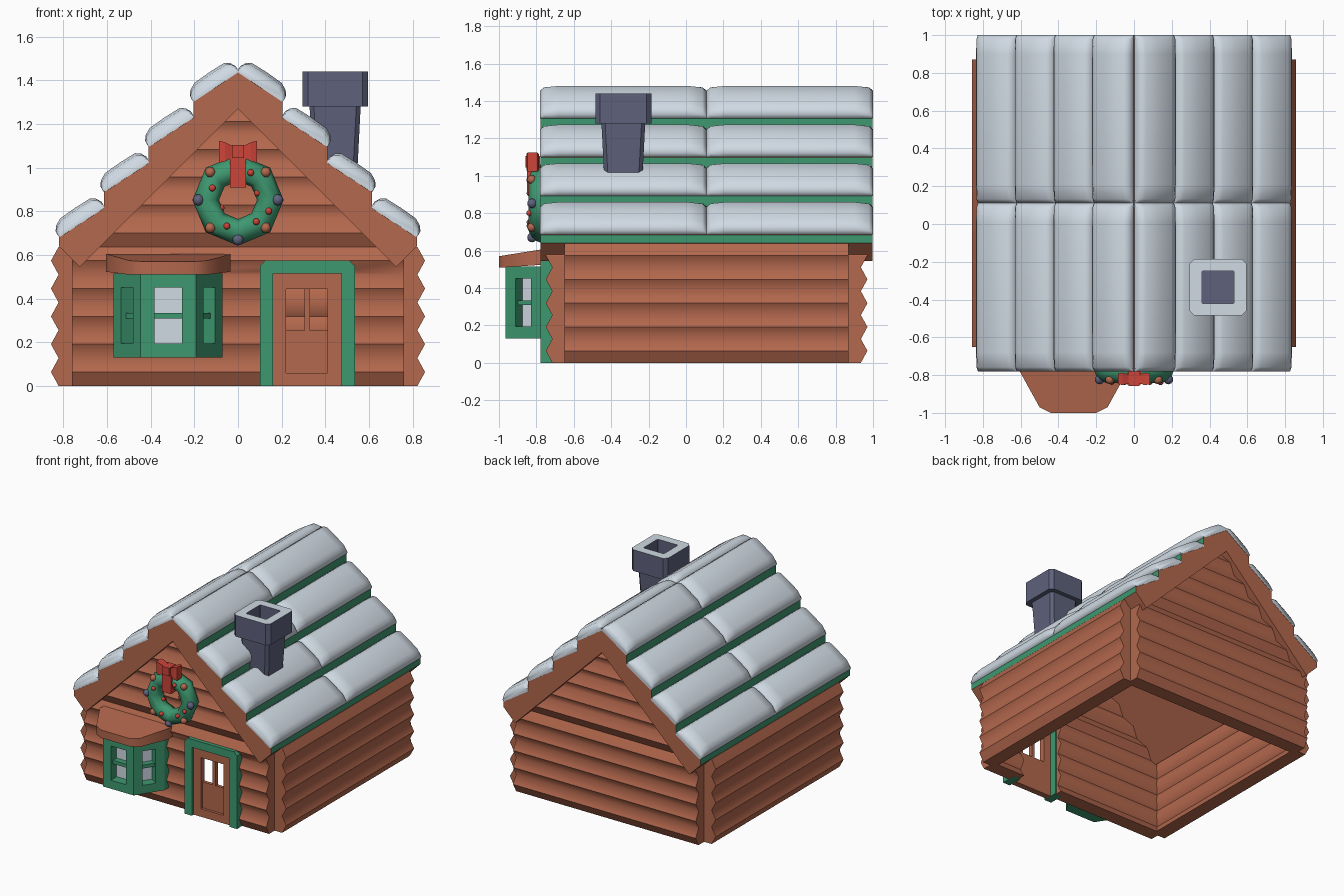
import bpy, bmesh, math
from mathutils import Vector

if "Cube" in bpy.data.objects:
    bpy.data.objects.remove(bpy.data.objects["Cube"])


def mat(name, rgb):
    m = bpy.data.materials.new(name)
    m.diffuse_color = (*rgb, 1)
    m.use_nodes = True
    m.node_tree.nodes["Principled BSDF"].inputs["Base Color"].default_value = m.diffuse_color
    return m


BROWN = mat("log_brown", (0.456, 0.138, 0.075))
GREEN = mat("trim_green", (0.048, 0.314, 0.162))
SNOW = mat("snow_white", (0.63, 0.70, 0.77))
SLATE = mat("chimney_slate", (0.112, 0.122, 0.202))
RED = mat("bow_red", (0.61, 0.058, 0.040))


def finish(bm, name, mats):
    me = bpy.data.meshes.new(name)
    bm.to_mesh(me)
    bm.free()
    for m in mats:
        me.materials.append(m)
    ob = bpy.data.objects.new(name, me)
    bpy.context.collection.objects.link(ob)
    return ob


def loft_bm(rings):
    """Closed solid through rings with equal point counts."""
    bm = bmesh.new()
    vs = [[bm.verts.new(p) for p in r] for r in rings]
    n = len(vs[0])
    for a, b in zip(vs, vs[1:]):
        for i in range(n):
            j = (i + 1) % n
            bm.faces.new((a[i], a[j], b[j], b[i]))
    bm.faces.new(vs[0][::-1])
    bm.faces.new(vs[-1])
    bmesh.ops.recalc_face_normals(bm, faces=bm.faces)
    bm.normal_update()
    return bm


def loft(name, rings, mats, rule=None, smooth=None):
    bm = loft_bm(rings)
    for f in bm.faces:
        if rule:
            f.material_index = rule(f)
        f.smooth = smooth is not None
    if smooth:
        for e in bm.edges:
            e.smooth = e.calc_face_angle(0) < math.radians(smooth)
    return finish(bm, name, mats)


def prism_y(name, pts, y0, y1, mats, rule=None):
    return loft(name, [[(x, y, z) for x, z in pts] for y in (y0, y1)], mats, rule)


def box(name, x0, x1, y0, y1, z0, z1, m):
    return prism_y(name, [(x0, z0), (x1, z0), (x1, z1), (x0, z1)], y0, y1, [m])


# Log walls: zigzag of even thickness; groove edges are smooth, peaks sharp
HALF = 0.06375


def log_wall(name, levels, half_width, place):
    rings = []
    for i in range(levels + 1):
        z, w = i * HALF, half_width(i * HALF)
        out, inn = (0, 0.105) if i % 2 else (0.035, 0.14)
        rings.append([place(a, t, z) for a, t in ((-w, out), (w, out), (w, inn), (-w, inn))])
    bm = loft_bm(rings)
    for f in bm.faces:
        f.smooth = True
    for e in bm.edges:
        a, b = e.verts
        k = round(a.co.z / HALF)
        level = abs(a.co.z - b.co.z) < 1e-4
        e.smooth = level and k % 2 == 0 and k not in (0, 10, levels)
    return finish(bm, name, [BROWN])


def gable(z):
    return max(0.01, min(0.76, 1.37 - z))


front = log_wall("front_wall", 21, gable, lambda a, t, z: (a, -0.75 + t, z))
log_wall("back_wall", 21, gable, lambda a, t, z: (a, 0.97 - t, z))
for s, side in ((-1, "left"), (1, "right")):
    log_wall(side + "_wall", 10, lambda z: 0.76,
             lambda a, t, z, s=s: (s * (0.857 - t), 0.11 + a, z))

# Doorway opening
cutter = box("doorway_cutter", 0.15, 0.485, -0.9, -0.5, -0.1, 0.525, BROWN)
cutter.hide_render = True
cutter.hide_set(True)
cut = front.modifiers.new("doorway", 'BOOLEAN')
cut.operation = 'DIFFERENCE'
cut.object = cutter

# Stepped roof: brown boards with green risers
STEP, DROP, FALL = 0.205, 0.207, 0.135
outer = []
for k in range(4):
    outer += [(STEP * k, 1.44 - DROP * k), (STEP * (k + 1), 1.44 - FALL - DROP * k)]
right = outer + [(0.82, 0.64), (0.725, 0.545)]
roof = right + [(0, 1.27)] + [(-x, z) for x, z in right[:0:-1]]
prism_y("stepped_roof", roof, -0.778, 0.998, [BROWN, GREEN],
        lambda f: 1 if abs(f.normal.x) > 0.95 else 0)

# Snow pillows: two per step on each side (u along slope, v outwards)
PILLOW = [(0, -0.01), (-0.005, 0.026), (0.008, 0.052), (0.03, 0.068), (0.11, 0.07),
          (0.195, 0.067), (0.228, 0.05), (0.245, 0.03), (0.247, 0.005), (0.237, -0.008)]
L = math.hypot(STEP, FALL)
tx, tz = STEP / L, -FALL / L
for s, side in ((-1, "left"), (1, "right")):
    for k in range(4):
        for part, y0, y1 in (("front", -0.78, 0.11), ("rear", 0.11, 1.0)):
            rings = []
            for y, h in ((y0, 0.45), (y0 + 0.022, 0.85), (y0 + 0.1, 1),
                         (y1 - 0.1, 1), (y1 - 0.022, 0.85), (y1, 0.45)):
                rings.append([(s * max(0.0, STEP * k + u * tx - v * h * tz), y,
                               1.44 - DROP * k + u * tz + v * h * tx) for u, v in PILLOW])
            loft(f"snow_{side}_{part}_{k + 1}", rings, [SNOW], smooth=60)


# Chimney: tapered shaft, wide cap and sunken flue
def octo(h, c, z):
    return [(0.445 + x, -0.335 + y, z) for x, y in
            ((h, c - h), (h, h - c), (h - c, h), (c - h, h),
             (-h, h - c), (-h, c - h), (c - h, -h), (h - c, -h))]


loft("chimney", [octo(0.1, 0.02, 0.95), octo(0.117, 0.02, 1.28), octo(0.15, 0.025, 1.28),
                 octo(0.15, 0.025, 1.44), octo(0.085, 0.004, 1.44), octo(0.085, 0.004, 1.34)],
     [SLATE, SNOW],
     lambda f: 1 if f.normal.z > 0.9 and f.calc_center_median().z > 1.43 else 0)

# Door with frame, lower panel and open window
prism_y("door_frame", [(0.10, 0), (0.10, 0.55), (0.125, 0.575), (0.51, 0.575), (0.535, 0.55),
                       (0.535, 0), (0.475, 0), (0.475, 0.515), (0.16, 0.515), (0.16, 0)],
        -0.777, -0.66, [GREEN])
for name, x0, x1, z0, z1, y in (("left_stile", 0.16, 0.22, 0, 0.515, -0.755),
                                ("right_stile", 0.41, 0.475, 0, 0.515, -0.755),
                                ("bottom_rail", 0.22, 0.41, 0, 0.06, -0.755),
                                ("top_rail", 0.22, 0.41, 0.445, 0.515, -0.755),
                                ("panel", 0.22, 0.41, 0.06, 0.255, -0.735),
                                ("mullion", 0.305, 0.33, 0.255, 0.445, -0.74)):
    box("door_" + name, x0, x1, y, -0.71, z0, z1, BROWN)

# Bay window: prism with recessed panes on its three outer faces
plan = [(-0.57, -0.72), (-0.57, -0.775), (-0.447, -0.965), (-0.193, -0.965),
        (-0.07, -0.775), (-0.07, -0.72)]
bm = loft_bm([[(x, y, z) for x, y in plan] for z in (0.13, 0.515)])
panes = [f for f in bm.faces if f.normal.y < -0.3 and abs(f.normal.z) < 0.1]
bmesh.ops.inset_individual(bm, faces=panes, thickness=0.064, use_even_offset=True)
spots = [(f.calc_center_median().copy(), f.normal.copy()) for f in panes]
for f in bmesh.ops.extrude_discrete_faces(bm, faces=panes)["faces"]:
    f.normal_update()
    bmesh.ops.translate(bm, verts=f.verts, vec=f.normal * -0.07)
    f.material_index = 1
finish(bm, "bay_window", [GREEN, SNOW])
for i, (c, n) in enumerate(spots):
    t = Vector((-n.y, n.x, 0))
    w = 0.064 if abs(n.x) < 0.1 else 0.05
    base = [c + t * a + n * b for a, b in ((-w, -0.071), (w, -0.071), (w, -0.025), (-w, -0.025))]
    loft(f"bay_crossbar_{i + 1}", [[(p.x, p.y, z) for p in base] for z in (0.308, 0.334)], [GREEN])

# Bay roof, sloping down to the front
eave = [(-0.605, -0.72), (-0.605, -0.78), (-0.5, -0.97), (-0.44, -1.0), (-0.2, -1.0),
        (-0.14, -0.97), (-0.035, -0.78), (-0.035, -0.72)]
loft("bay_roof", [[(x, y, 0.51 + 0.07 * max(0, y + 0.97)) for x, y in eave],
                  [(x, y, 0.605 + 0.16 * min(0, y + 0.78)) for x, y in eave]], [BROWN], smooth=45)

# Wreath: eight-sided ring
WZ, WY = 0.852, -0.78
bpy.ops.mesh.primitive_torus_add(location=(0, WY, WZ), rotation=(math.pi / 2, 0, 0),
                                 major_segments=8, minor_segments=8,
                                 major_radius=0.148, minor_radius=0.061)
wreath = bpy.context.object
wreath.name = "wreath"
wreath.data.materials.append(GREEN)
bpy.ops.object.shade_smooth()

# Baubles: (angle, distance from wreath centre, radius, colour)
baubles = [(a, 0.182, 0.026, SLATE) for a in (0, 180, 270)]
baubles += [(a, 0.18, 0.024, BROWN) for a in (45, 135, 225, 315)]
baubles += [(a, d, 0.016, RED) for a, d in ((65, 0.138), (155, 0.13), (20, 0.095), (205, 0.085),
                                            (247, 0.13), (310, 0.13), (340, 0.15))]
for i, (a, d, r, m) in enumerate(baubles):
    a = math.radians(a)
    y = WY - math.sqrt(max(0, 0.058 ** 2 - (d - 0.143) ** 2))
    bpy.ops.mesh.primitive_uv_sphere_add(segments=10, ring_count=6, radius=r,
                                         location=(d * math.cos(a), y, WZ + d * math.sin(a)))
    ball = bpy.context.object
    ball.name = f"bauble_{i + 1}"
    ball.data.materials.append(m)
    bpy.ops.object.shade_smooth()

# Bow: ribbon, knot and two flared loops
box("bow_ribbon", -0.037, 0.037, -0.85, -0.77, 0.91, 1.05, RED)
box("bow_knot", -0.028, 0.028, -0.858, -0.78, 1.045, 1.105, RED)
for s, side in ((-1, "left"), (1, "right")):
    loft(f"bow_{side}_loop", [[(s * x, y, 1.073 + z) for y, z in
                               ((-0.82 - d, -h), (-0.82 + d, -h), (-0.82 + d, h), (-0.82 - d, h))]
                              for x, h, d in ((0.015, 0.022, 0.02), (0.06, 0.044, 0.033),
                                              (0.086, 0.05, 0.027))], [RED])
